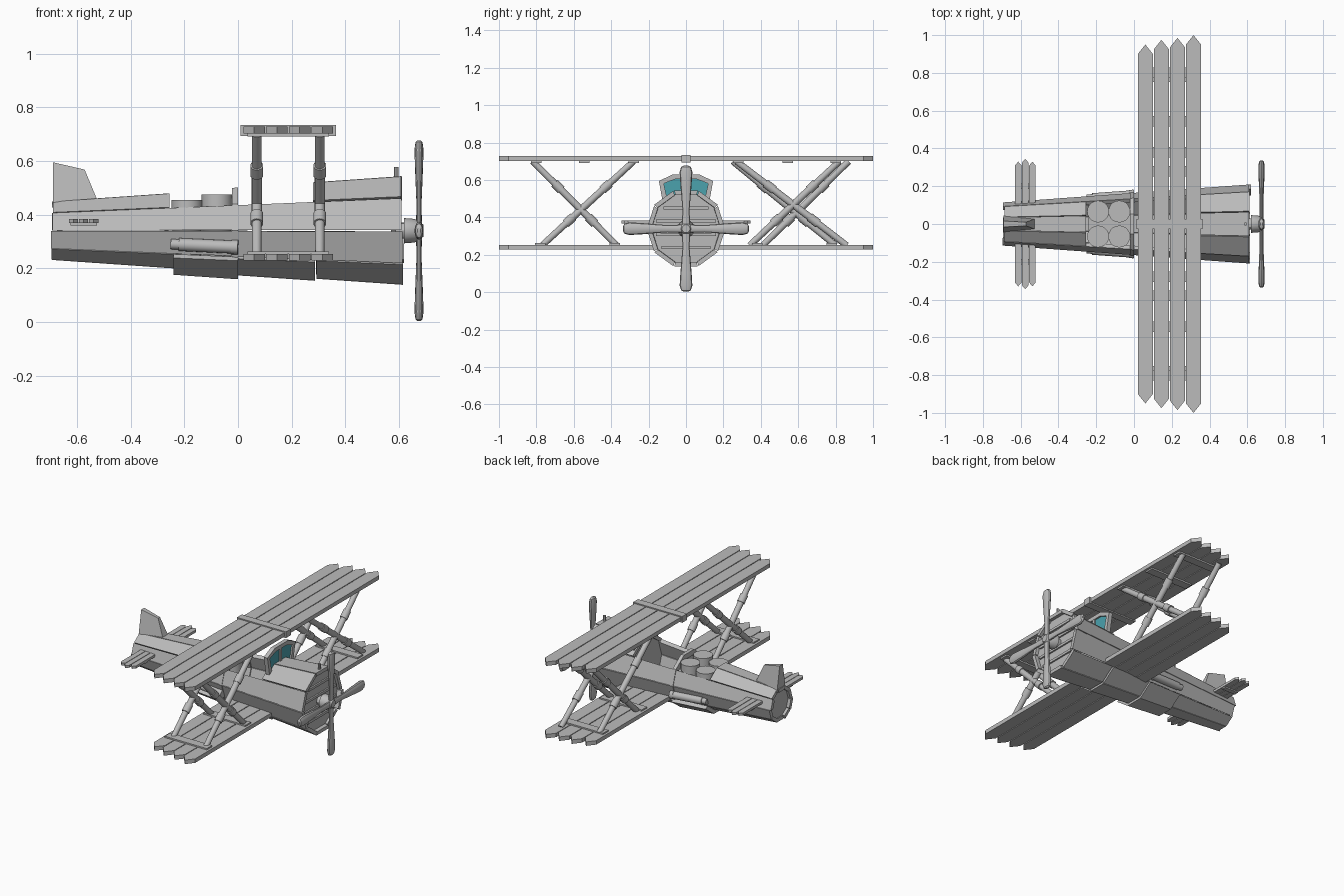
import bpy, bmesh, math, random
from mathutils import Vector as V

random.seed(4)
cube = bpy.data.objects.get("Cube")
if cube:
    bpy.data.objects.remove(cube)


def material(name, rgb):
    m = bpy.data.materials.new(name)
    m.use_nodes = True
    m.diffuse_color = (*rgb, 1)
    m.node_tree.nodes["Principled BSDF"].inputs["Base Color"].default_value = (*rgb, 1)
    return m


GREY = material("plain grey", (0.5, 0.5, 0.5))
TEAL = material("teal glass", (0.07, 0.36, 0.42))


def build(name, lofts, mat=GREY):
    """Make one object from lofts; each loft is a list of equal-length rings."""
    bm = bmesh.new()
    for rings in lofts:
        vs = [[bm.verts.new(p) for p in ring] for ring in rings]
        n = len(vs[0])
        for a, b in zip(vs, vs[1:]):
            for i in range(n):
                j = (i + 1) % n
                bm.faces.new((a[i], a[j], b[j], b[i]))
        bm.faces.new(vs[0])
        bm.faces.new(vs[-1][::-1])
    bmesh.ops.recalc_face_normals(bm, faces=bm.faces)
    me = bpy.data.meshes.new(name)
    bm.to_mesh(me)
    bm.free()
    me.shade_smooth()
    me.set_sharp_from_angle(angle=math.radians(30))
    me.materials.append(mat)
    ob = bpy.data.objects.new(name, me)
    bpy.context.collection.objects.link(ob)
    return ob


def box(x0, x1, y0, y1, z0, z1):
    return [[V((x, y, z)) for x, y in ((x0, y0), (x1, y0), (x1, y1), (x0, y1))] for z in (z0, z1)]


def tube(p, q, profile, n=16, flat=1.0):
    """Round bar from p to q; profile is (fraction, radius); flat squashes it along x."""
    p, q = V(p), V(q)
    d = (q - p).normalized()
    u = d.cross(V((1, 0, 0)) if abs(d.x) < 0.9 else V((0, 0, 1))).normalized()
    w = d.cross(u)
    return [[p.lerp(q, t) + r * (u * math.cos(k * math.tau / n) + w * flat * math.sin(k * math.tau / n))
             for k in range(n)] for t, r in profile]


# Fuselage: tapered ten-sided barrel of separate planks
AXIS = 0.34
SIDES = 10


def radius(x):
    return 0.115 + (x + 0.69) * 0.073


def corner(x, k, r):
    a = math.tau * k / SIDES
    return V((x, r * math.cos(a), AXIS + r * math.sin(a)))


def plank(k, x0, x1, lift=0.0, gap=0.02, thick=0.024):
    rings = []
    for x in (x0, x1):
        r = radius(x) + lift
        ring = []
        for rr in (r, r - thick):
            a, b = corner(x, k, rr), corner(x, k + 1, rr)
            pair = [a.lerp(b, gap), b.lerp(a, gap)]
            ring += pair if rr == r else pair[::-1]
        rings.append(ring)
    return rings


def disc(x, r, thick):
    return [[corner(x + s, k, r) for k in range(SIDES)] for s in (0, thick)]


def jitter():
    return random.uniform(-0.008, 0.008)


build("side_planks", [plank(k, -0.69 + jitter(), 0.615 + jitter()) for k in (0, 4, 5, 9)])
build("tail_deck_planks", [plank(k, -0.69 + jitter(), -0.255) for k in (1, 2, 3)])
build("nose_deck_planks", [plank(k, 0.28, 0.615 + jitter(), 0.004) for k in (1, 2, 3)])
build("tail_belly_planks", [plank(k, -0.69 + jitter(), -0.24) for k in (6, 7, 8)])
build("cockpit_belly_planks", [plank(k, -0.24, 0, 0.025, 0) for k in (6, 7, 8)])
build("wing_belly_planks", [plank(k, 0, 0.287, 0.01) for k in (6, 7, 8)])
build("nose_belly_planks", [plank(k, 0.293, 0.61 + jitter(), 0.002) for k in (6, 7, 8)])
build("tail_cap", [disc(-0.675, radius(-0.675) - 0.015, 0.02)])
build("nose_cap", [disc(0.57, radius(0.57) - 0.015, 0.02)])
build("firewall", [disc(0.29, radius(0.29) - 0.015, 0.015)])
build("cockpit_rear_wall", [disc(-0.275, radius(-0.275) - 0.015, 0.015)])
build("cockpit_hoop", [plank(k, -0.022, 0, 0.004, 0, 0.035) for k in range(SIDES)])
build("nose_crossbars", [box(0.588, 0.6, -w, w, AXIS + z - 0.008, AXIS + z + 0.008)
                         for z, w in ((-0.1, 0.13), (-0.03, 0.16), (0.04, 0.16), (0.11, 0.12))])
build("nose_peg", [tube((0.59, 0, 0.54), (0.59, 0, 0.578), ((0, 0.009), (1, 0.009)), 8)])

# Round seats in the cockpit
for row, x, top in (("rear", -0.19, 0.455), ("front", -0.078, 0.475)):
    build(row + "_barrels", [tube((x, y, 0.24), (x, y, top),
                                  ((0, 0.054), (0.8, 0.054), (0.8, 0.058), (1, 0.058)), 20)
                             for y in (-0.066, 0.066)])

# Pipes along the cockpit sides
build("side_pipes", [tube((-0.25, s * 0.137, 0.29), (0, s * 0.155, 0.278),
                          ((0, 0.019), (0.12, 0.019), (0.12, 0.024), (0.9, 0.024), (0.9, 0.027), (1, 0.027)))
                     for s in (-1, 1)])

# Wings of four pointed planks
SPANS = (0.95, 0.975, 0.985, 1.0)


def wing_plank(x0, x1, span, z0, z1, tip=0.05):
    m = (x0 + x1) / 2
    out = [(x0, tip - span), (m, -span), (x1, tip - span), (x1, span - tip), (m, span), (x0, span - tip)]
    return [[V((x, y, z)) for x, y in out] for z in (z0, z1)]


for name, z in (("upper", 0.702), ("lower", 0.228)):
    build(name + "_wing", [wing_plank(0.02 + 0.085 * i, 0.1 + 0.085 * i, s, z, z + 0.026)
                           for i, s in enumerate(SPANS)])
build("wing_centre_strap", [box(0.01, 0.365, -0.025, 0.025, 0.694, 0.735)])
build("upper_battens", [box(0.035, 0.34, s * y - 0.028, s * y + 0.028, 0.692, 0.703)
                        for s in (-1, 1) for y in (0.28, 0.545, 0.8)])
build("lower_battens", [box(0.035, 0.34, s * y - 0.028, s * y + 0.028, 0.253, 0.263)
                        for s in (-1, 1) for y in (0.38, 0.78)])

# Crossed wing struts with sleeves: (x, y at top, y at bottom)
SLEEVES = ((0, 0.017), (0.26, 0.018), (0.26, 0.024), (0.34, 0.024), (0.34, 0.019),
           (0.66, 0.019), (0.66, 0.024), (0.74, 0.024), (0.74, 0.018), (1, 0.017))
STRUTS = [(x, a, b) for x in (0.07, 0.305) for a, b in ((-0.82, -0.37), (-0.28, -0.77))]
STRUTS += [(0.305, 0.27, 0.86), (0.305, 0.82, 0.34), (0.07, 0.25, 0.8), (0.07, 0.87, 0.41)]
build("wing_struts", [tube((x, a, 0.7), (x, b, 0.25), SLEEVES) for x, a, b in STRUTS])

# Windshield frame and glass
half = [(0.12, 0.46), (0.145, 0.595), (0.07, 0.63)]
outer = half + [(-y, z) for y, z in half[::-1]]
inner = [(y * 0.82, 0.552 + (z - 0.552) * 0.68) for y, z in outer]


def frame_bar(i):
    j = (i + 1) % len(outer)
    quad = (outer[i], outer[j], inner[j], inner[i])
    return [[V((x, y, z)) for y, z in quad] for x in (0.288, 0.315)]


build("windshield_frame", [frame_bar(i) for i in range(len(outer))]
      + [box(0.29, 0.313, -0.01, 0.01, 0.48, 0.61)])
build("windshield_glass", [[[V((x, y, z)) for y, z in inner] for x in (0.298, 0.305)]], TEAL)

# Tailplane planks and fin
build("tailplane", [wing_plank(x, x + 0.034, s, 0.368, 0.384, 0.02)
                    for x, s in ((-0.63, 0.33), (-0.593, 0.345), (-0.555, 0.33))])
build("tailplane_battens", [box(-0.625, -0.525, s * 0.2 - 0.015, s * 0.2 + 0.015, 0.36, 0.37)
                            for s in (-1, 1)])


def fin_level(x0, x1, w, z0, z1):
    return [V((x0, -w, z0)), V((x1, -w * 0.6, z1)), V((x1, w * 0.6, z1)), V((x0, w, z0))]


build("tail_fin", [[fin_level(-0.69, -0.525, 0.045, 0.43, 0.455),
                    fin_level(-0.69, -0.572, 0.016, 0.595, 0.568)]])

# Propeller
BLADE = ((0.05, 0.022), (0.3, 0.019), (0.7, 0.03), (0.9, 0.034), (0.98, 0.026), (1, 0.012))
build("propeller_blades", [tube((0.675, 0, AXIS), (0.675, 0.337 * y, AXIS + 0.337 * z), BLADE, 12, 0.5)
                           for y, z in ((1, 0), (-1, 0), (0, 1), (0, -1))])
build("propeller_hub", [tube((0.58, 0, AXIS), (0.692, 0, AXIS),
                             ((0, 0.03), (0.35, 0.03), (0.35, 0.047), (0.7, 0.044), (0.9, 0.03), (1, 0.022)), 12)])
